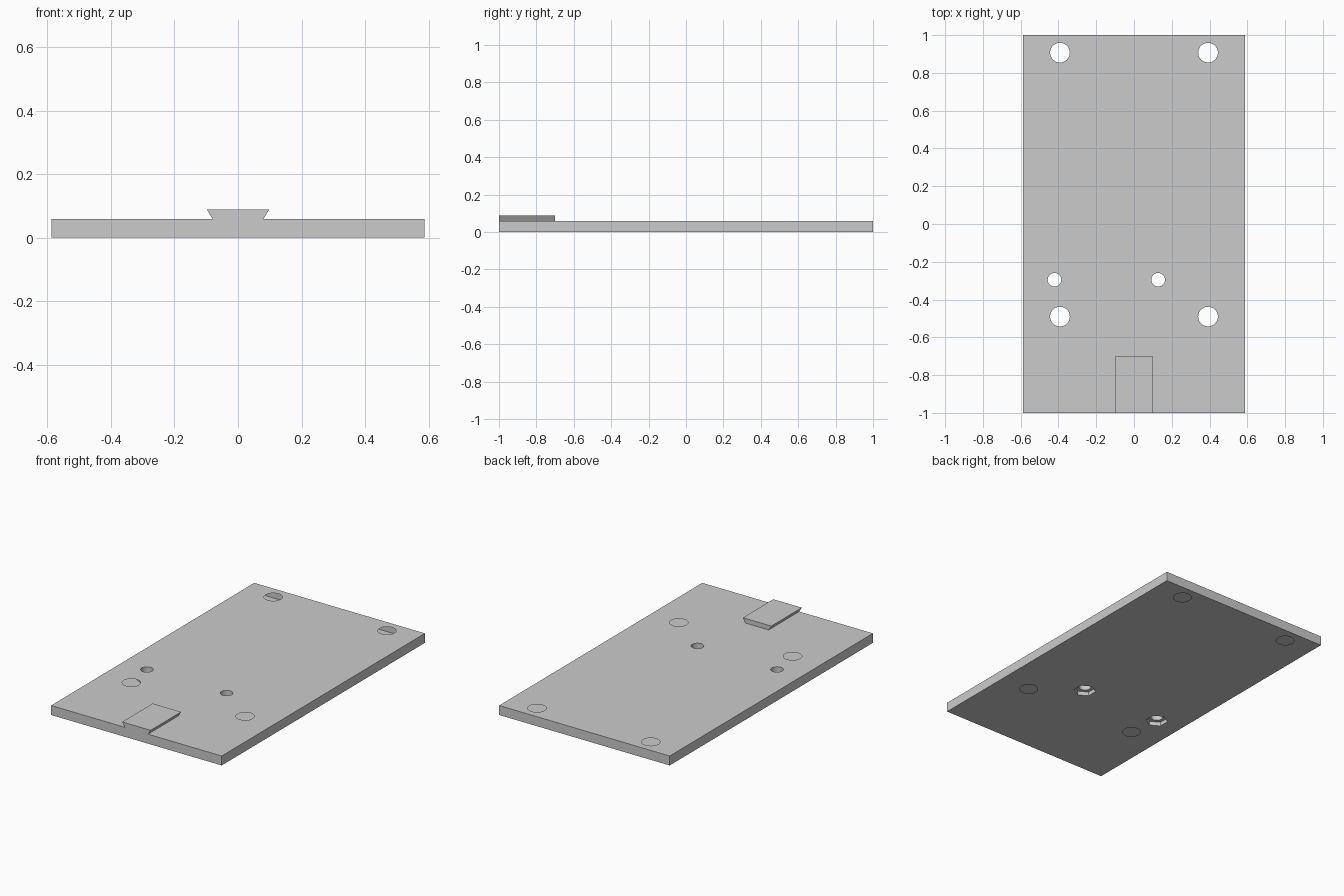
import bpy, bmesh, math
from mathutils import Matrix, Vector

if "Cube" in bpy.data.objects:
    bpy.data.objects.remove(bpy.data.objects["Cube"])

HALF_W, THICK, TOP = 0.588, 0.059, 0.088
BIG_R, SMALL_R, NUT_R, NUT_DEPTH = 0.052, 0.036, 0.064, 0.025
BIG_HOLES = [(x, y) for x in (-0.392, 0.392) for y in (-0.49, 0.907)]
SMALL_HOLES = [(-0.421, -0.295), (0.128, -0.295)]

grey = bpy.data.materials.new("plain_grey")
grey.use_nodes = True
colour = (0.6, 0.6, 0.6, 1)
grey.diffuse_color = colour
grey.node_tree.nodes["Principled BSDF"].inputs["Base Color"].default_value = colour


def make_object(name, bm):
    bmesh.ops.recalc_face_normals(bm, faces=bm.faces)
    mesh = bpy.data.meshes.new(name)
    bm.to_mesh(mesh)
    bm.free()
    mesh.materials.append(grey)
    obj = bpy.data.objects.new(name, mesh)
    bpy.context.collection.objects.link(obj)
    return obj


def extrude_profile(name, profile, y0, y1):
    bm = bmesh.new()
    face = bm.faces.new([bm.verts.new((x, y0, z)) for x, z in profile])
    out = bmesh.ops.extrude_face_region(bm, geom=[face], use_keep_orig=True)
    verts = [v for v in out["geom"] if isinstance(v, bmesh.types.BMVert)]
    bmesh.ops.translate(bm, verts=verts, vec=(0, y1 - y0, 0))
    return make_object(name, bm)


def cut(target, centres, radius, sides, z0, z1):
    bm = bmesh.new()
    for x, y in centres:
        bmesh.ops.create_cone(bm, cap_ends=True, segments=sides,
                              radius1=radius, radius2=radius, depth=z1 - z0,
                              matrix=Matrix.Translation((x, y, (z0 + z1) / 2)))
    cutter = make_object("hole_cutter", bm)
    cutter.hide_render = True
    mod = target.modifiers.new("holes", 'BOOLEAN')
    mod.object, mod.operation, mod.solver = cutter, 'DIFFERENCE', 'EXACT'
    bpy.context.view_layer.objects.active = target
    bpy.ops.object.modifier_apply(modifier=mod.name)
    bpy.data.objects.remove(cutter)


# Flat plate with mounting holes, screw holes and hexagonal nut pockets below
plate = extrude_profile("base_plate", [(-HALF_W, 0), (HALF_W, 0),
                                       (HALF_W, THICK), (-HALF_W, THICK)], -1, 1)
cut(plate, BIG_HOLES, BIG_R, 48, -0.1, 0.2)
cut(plate, SMALL_HOLES, SMALL_R, 48, -0.1, 0.2)
cut(plate, SMALL_HOLES, NUT_R, 6, -0.1, NUT_DEPTH)

# The mounting holes are open through the hollow plate, without walls
bm = bmesh.new()
bm.from_mesh(plate.data)
walls = [f for f in bm.faces if abs(f.normal.z) < 0.5 and any(
    (f.calc_center_median().xy - Vector(c)).length < BIG_R + 0.005 for c in BIG_HOLES)]
bmesh.ops.delete(bm, geom=walls, context='FACES')
bm.to_mesh(plate.data)
bm.free()

# Dovetail tongue at the front edge
tongue = extrude_profile("dovetail_tongue", [(-0.08, THICK), (0.08, THICK),
                                             (0.098, TOP), (-0.098, TOP)], -1, -0.7)

for obj in (plate, tongue):
    bpy.ops.object.select_all(action='DESELECT')
    obj.select_set(True)
    bpy.context.view_layer.objects.active = obj
    bpy.ops.object.shade_smooth_by_angle(angle=math.radians(30))
